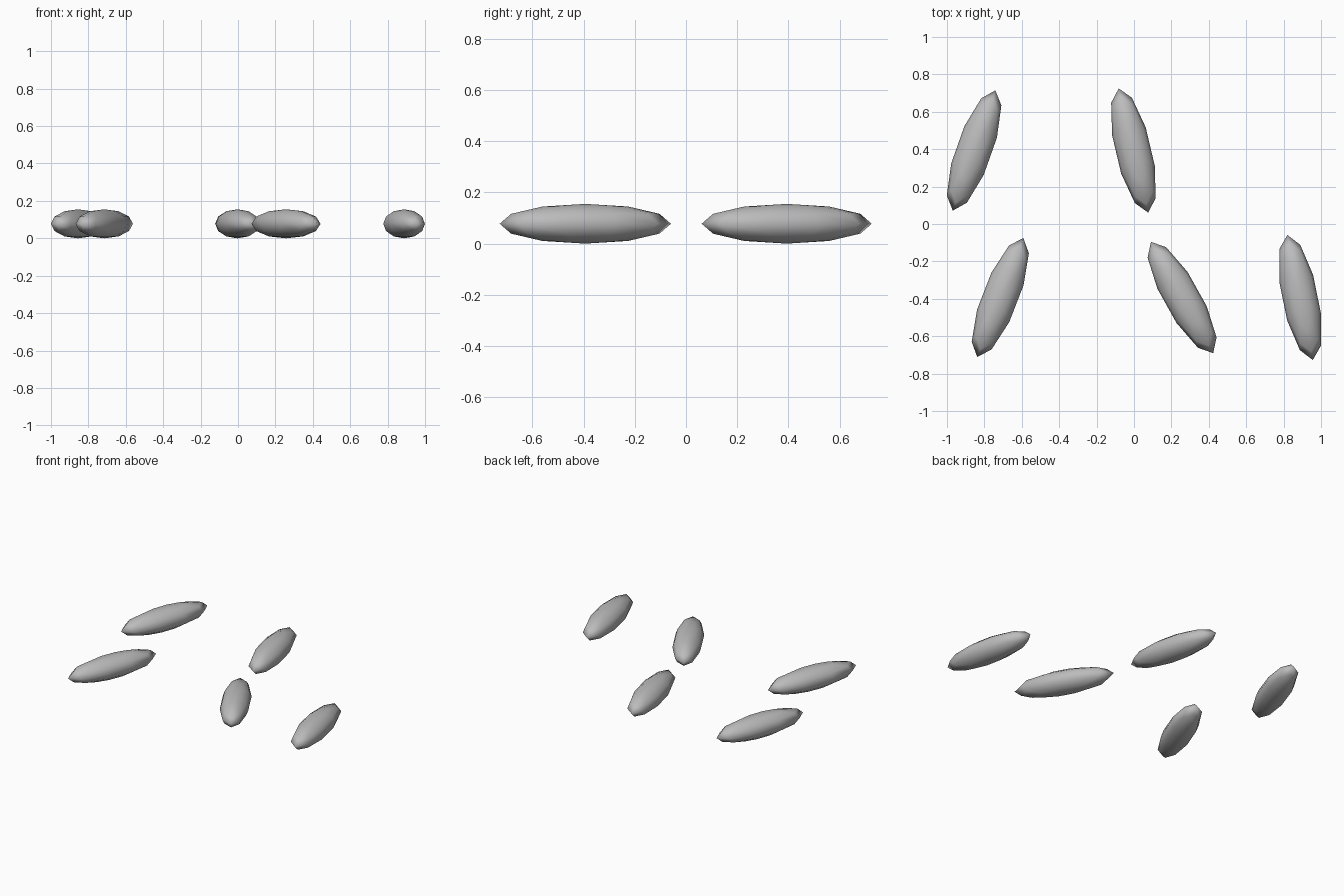
import bpy, math

if "Cube" in bpy.data.objects:
    bpy.data.objects.remove(bpy.data.objects["Cube"])

grey = bpy.data.materials.new("light_grey")
grey.diffuse_color = (0.5, 0.5, 0.5, 1)
grey.use_nodes = True
grey.node_tree.nodes["Principled BSDF"].inputs["Base Color"].default_value = grey.diffuse_color

# centre x, centre y, turn about z in degrees (long axis starts along y)
GRAINS = [
    (-0.855, 0.393, -19.5),
    (-0.003, 0.393, 13.3),
    (-0.715, -0.393, -21.2),
    (0.257, -0.393, 29.2),
    (0.888, -0.393, 11.5),
]
LENGTH, WIDTH, HEIGHT = 0.341, 0.097, 0.0775  # half sizes

# low-poly flattened grains lying on the ground
for i, (x, y, turn) in enumerate(GRAINS, 1):
    bpy.ops.mesh.primitive_uv_sphere_add(
        segments=10, ring_count=6, radius=1, location=(x, y, HEIGHT),
        rotation=(0, 0, math.radians(90 + turn)))
    grain = bpy.context.object
    grain.name = f"grain_{i}"
    # the sphere's corner vertex must lie on the long axis
    first = max(grain.data.vertices, key=lambda v: v.co.x).co
    offset = math.atan2(first.y, first.x)
    for v in grain.data.vertices:
        c, s = math.cos(-offset), math.sin(-offset)
        px, py = v.co.x * c - v.co.y * s, v.co.x * s + v.co.y * c
        v.co = (px * LENGTH, py * WIDTH, v.co.z * HEIGHT)
    grain.data.materials.append(grey)
    bpy.ops.object.shade_smooth()
